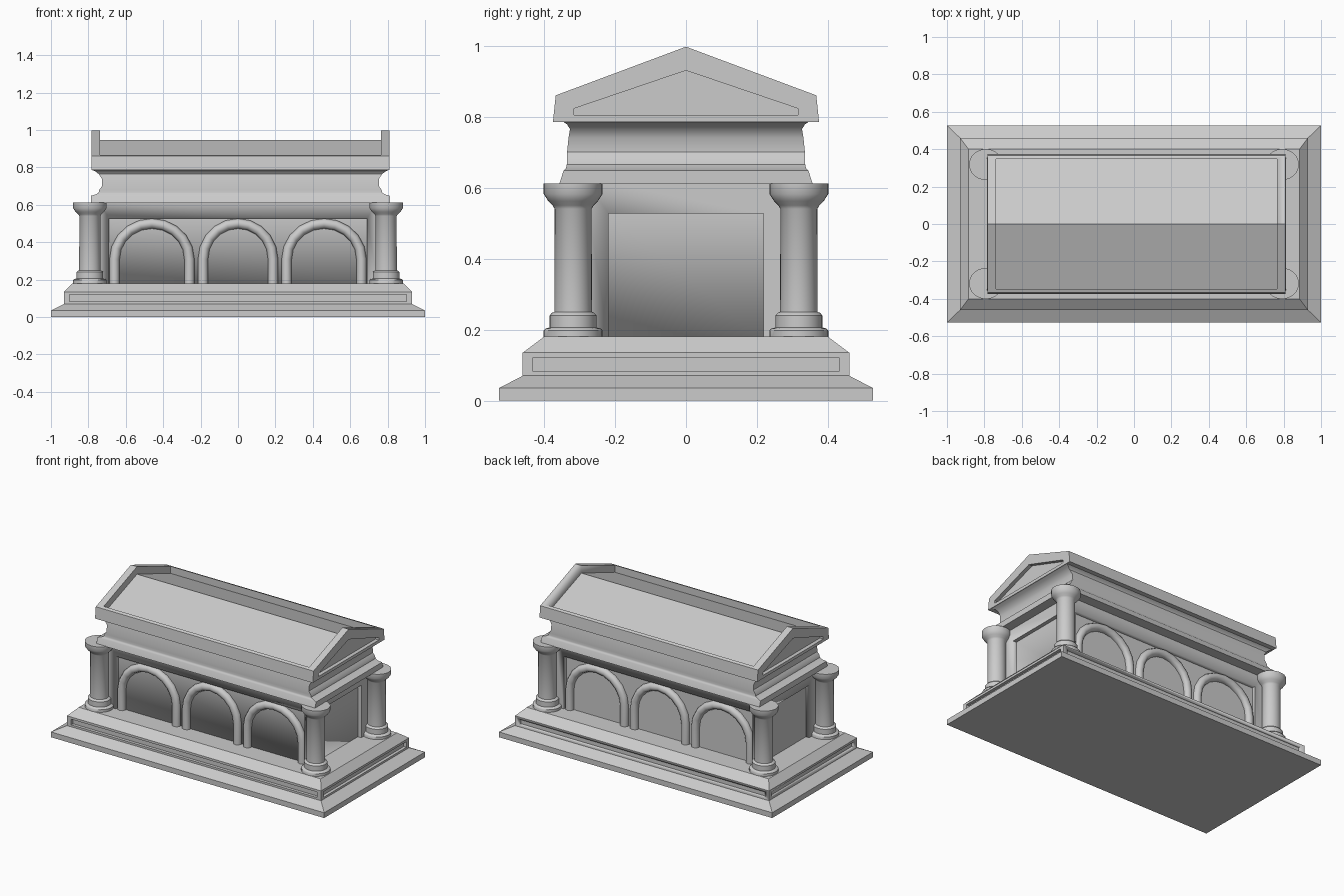
import bpy, bmesh, math

if "Cube" in bpy.data.objects:
    bpy.data.objects.remove(bpy.data.objects["Cube"])

OFF = 0.013  # the upper works sit slightly toward +x


def make(name, verts, faces, angle=35):
    me = bpy.data.meshes.new(name)
    me.from_pydata(verts, [], faces)
    bm = bmesh.new()
    bm.from_mesh(me)
    bmesh.ops.recalc_face_normals(bm, faces=bm.faces[:])
    bm.to_mesh(me)
    bm.free()
    ob = bpy.data.objects.new(name, me)
    bpy.context.collection.objects.link(ob)
    smooth(ob, angle)
    return ob


def select(ob):
    bpy.ops.object.select_all(action='DESELECT')
    ob.select_set(True)
    bpy.context.view_layer.objects.active = ob


def smooth(ob, angle=35):
    select(ob)
    bpy.ops.object.shade_smooth_by_angle(angle=math.radians(angle))


def loft(name, rings, angle=35):
    """Join closed rings of equal length into a capped solid."""
    n = len(rings[0])
    verts = [p for r in rings for p in r]
    faces = [(k * n + i, k * n + (i + 1) % n, (k + 1) * n + (i + 1) % n, (k + 1) * n + i)
             for k in range(len(rings) - 1) for i in range(n)]
    faces += [tuple(range(n)), tuple(range(len(verts) - n, len(verts)))]
    return make(name, verts, faces, angle)


def stepped(name, profile, cx=0, angle=35):
    """Rectangular moulding from (half x, half y, z) rows."""
    return loft(name, [[(cx + sx * hx, sy * hy, z) for sx, sy in ((-1, -1), (1, -1), (1, 1), (-1, 1))]
                       for hx, hy, z in profile], angle)


def prism(name, outline, x0, x1):
    """Extrude a (y, z) outline along x."""
    return loft(name, [[(x, y, z) for y, z in outline] for x in (x0, x1)], 25)


def box(x0, x1, y0, y1, z0, z1):
    return prism("cutter", [(y0, z0), (y1, z0), (y1, z1), (y0, z1)], x0, x1)


def carve(ob, cutters):
    for c in cutters:
        select(ob)
        m = ob.modifiers.new("cut", 'BOOLEAN')
        m.operation, m.solver, m.object = 'DIFFERENCE', 'EXACT', c
        bpy.ops.object.modifier_move_to_index(modifier=m.name, index=0)
        bpy.ops.object.modifier_apply(modifier=m.name)
        bpy.data.objects.remove(c)


# stepped plinth with a sunken band on each side
plinth = stepped("plinth", [(1, .527, 0), (1, .527, .035), (.93, .46, .07),
                            (.93, .46, .135), (.885, .40, .18)], angle=20)
bands = []
for s in (-1, 1):
    bands.append(box(-.9, .9, *sorted((s * .44, s * .5)), .083, .12))
    bands.append(box(*sorted((s * .91, s * .97)), -.432, .432, .083, .12))
carve(plinth, bands)

# main chest with recessed panels on all four sides
chest = stepped("chest", [(.75, .29, .17), (.75, .29, .63)])
panels = []
for s in (-1, 1):
    panels.append(box(-.69, .69, *sorted((s * .265, s * .4)), .1, .527))
    panels.append(box(*sorted((s * .725, s * .9)), -.218, .218, .1, .527))
carve(chest, panels)

# three arch mouldings on each long side
for side, y in (("front", -.27), ("back", .27)):
    for k, cx in enumerate((-.46, 0, .46)):
        r = .187 if cx == 0 else .2
        pts = [(cx + r, y, .172)]
        pts += [(cx + r * math.cos(math.pi * i / 10), y, .31 + .19 * math.sin(math.pi * i / 10))
                for i in range(11)]
        pts.append((cx - r, y, .172))
        cu = bpy.data.curves.new("arch", 'CURVE')
        cu.dimensions = '3D'
        cu.bevel_depth, cu.bevel_resolution, cu.use_fill_caps = .027, 2, True
        sp = cu.splines.new('POLY')
        sp.points.add(len(pts) - 1)
        for p, co in zip(sp.points, pts):
            p.co = (*co, 1)
        ob = bpy.data.objects.new(f"{side}_arch_{k + 1}", cu)
        bpy.context.collection.objects.link(ob)
        select(ob)
        bpy.ops.object.convert(target='MESH')
        smooth(bpy.context.object, 50)

# turned corner columns
turned = [(.083, .175), (.083, .197), (.078, .203), (.066, .206), (.066, .24), (.06, .247),
          (.053, .25), (.052, .54), (.058, .55), (.07, .562), (.083, .582), (.083, .612)]
for sx in (-1, 1):
    for sy in (-1, 1):
        loft(f"column_{'left' if sx < 0 else 'right'}_{'front' if sy < 0 else 'back'}",
             [[(sx * .792 + 1.08 * r * math.cos(math.tau * i / 32),
                sy * .318 + r * math.sin(math.tau * i / 32), z) for i in range(32)]
              for r, z in turned], 40)

# moulded entablature
stepped("entablature", [(.80, .357, .61), (.80, .345, .648), (.775, .338, .655), (.758, .336, .665),
                        (.755, .336, .68), (.74, .335, .70), (.741, .331, .74), (.758, .327, .765),
                        (.775, .335, .778), (.79, .345, .785), (.79, .345, .80)], OFF)

# gabled lid: rim all round the sunken roof slopes, sunken pediments at both ends
lid = prism("lid", [(-.375, .785), (.375, .785), (.367, .86), (0, .997), (-.367, .86)],
            OFF - .797, OFF + .797)
roof_cut = prism("cutter", [(-.348, .82), (0, .947), (.348, .82), (.348, 1.2), (-.348, 1.2)],
                 OFF - .752, OFF + .752)
gable = [(-.315, .805), (.315, .805), (.315, .823), (0, .93), (-.315, .823)]
carve(lid, [roof_cut,
            prism("cutter", gable, OFF - .9, OFF - .772),
            prism("cutter", gable, OFF + .772, OFF + .9)])
